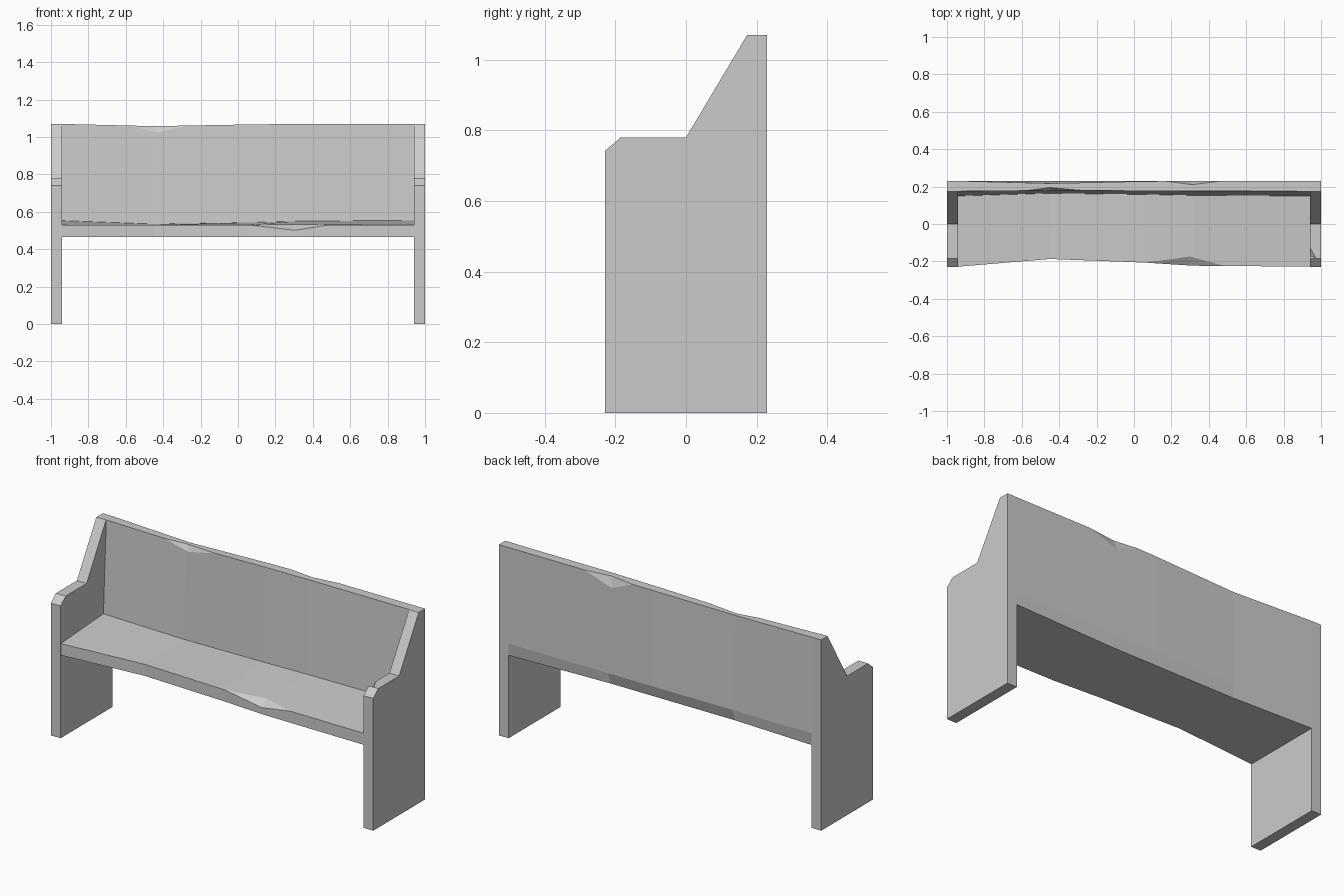
import bpy, bmesh

if "Cube" in bpy.data.objects:
    bpy.data.objects.remove(bpy.data.objects["Cube"])


def finish(name, bm):
    bmesh.ops.recalc_face_normals(bm, faces=bm.faces[:])
    mesh = bpy.data.meshes.new(name)
    bm.to_mesh(mesh)
    bm.free()
    obj = bpy.data.objects.new(name, mesh)
    bpy.context.collection.objects.link(obj)
    return obj


def loft(name, sections):
    """Join equal-length 3D sections into a closed flat-faced solid."""
    bm = bmesh.new()
    rings = [[bm.verts.new(p) for p in s] for s in sections]
    n = len(rings[0])
    for a, b in zip(rings, rings[1:]):
        for i in range(n):
            j = (i + 1) % n
            bm.faces.new((a[i], a[j], b[j], b[i]))
    bm.faces.new(rings[0])
    bm.faces.new(rings[-1])
    return finish(name, bm)


def chip(target, name, points):
    """Knock a faceted chip out of an edge; the last point lies outside."""
    bm = bmesh.new()
    for p in points:
        bm.verts.new(p)
    bmesh.ops.convex_hull(bm, input=bm.verts[:])
    cutter = finish(name, bm)
    cutter.hide_render = True
    cutter.hide_set(True)
    mod = target.modifiers.new(name, 'BOOLEAN')
    mod.operation = 'DIFFERENCE'
    mod.solver = 'EXACT'
    mod.object = cutter


# End panels with stepped arm and raked back post
profile = [(-.23, 0), (.23, 0), (.23, 1.07), (.173, 1.07),
           (0, .78), (-.185, .78), (-.23, .742)]
ends = {}
for side, s in (("left", -1), ("right", 1)):
    ends[side] = loft(side + "_end_panel",
                      [[(s * x, y, z) for y, z in profile] for x in (.94, 1)])

# Seat and backrest, worn along their length:
# x, front inset, crease inset, crease z, top z, rear top inset, rear bottom inset
wear = [(-.94, 0, 0, .553, 1.07, 0, 0),
        (-.45, .041, .014, .535, 1.058, .013, .02),
        (.05, .022, .008, .543, 1.067, .002, .02),
        (.32, .005, .003, .55, 1.07, 0, .02),
        (.94, 0, 0, .555, 1.07, 0, 0)]
seat = loft("seat_and_backrest", [
    [(x, -.228 + f, .465), (x, -.228 + f, .53), (x, .15 + c, cz),
     (x, .175 + c * .3, tz), (x, .23 - r, tz), (x, .23, .53), (x, .23 - b, .465)]
    for x, f, c, cz, tz, r, b in wear])

# Chips on seat front, backrest top and right arm
chip(seat, "seat_chip_cutter", [
    (.05, -.207, .531), (.5, -.227, .531), (.3, -.17, .535),
    (.3, -.224, .50), (.3, -.35, .60)])
chip(seat, "back_front_chip_cutter", [
    (-.6, .176, 1.063), (-.24, .177, 1.064), (-.45, .196, 1.06),
    (-.43, .176, 1.02), (-.43, .08, 1.15)])
chip(seat, "back_rear_chip_cutter", [
    (.15, .231, 1.07), (.48, .231, 1.071), (.31, .21, 1.071),
    (.3, .231, 1.01), (.31, .32, 1.15)])
chip(ends["right"], "arm_chip_cutter", [
    (.939, -.12, .781), (.972, -.18, .781), (.939, -.19, .776),
    (.939, -.17, .755), (.90, -.16, .82)])
